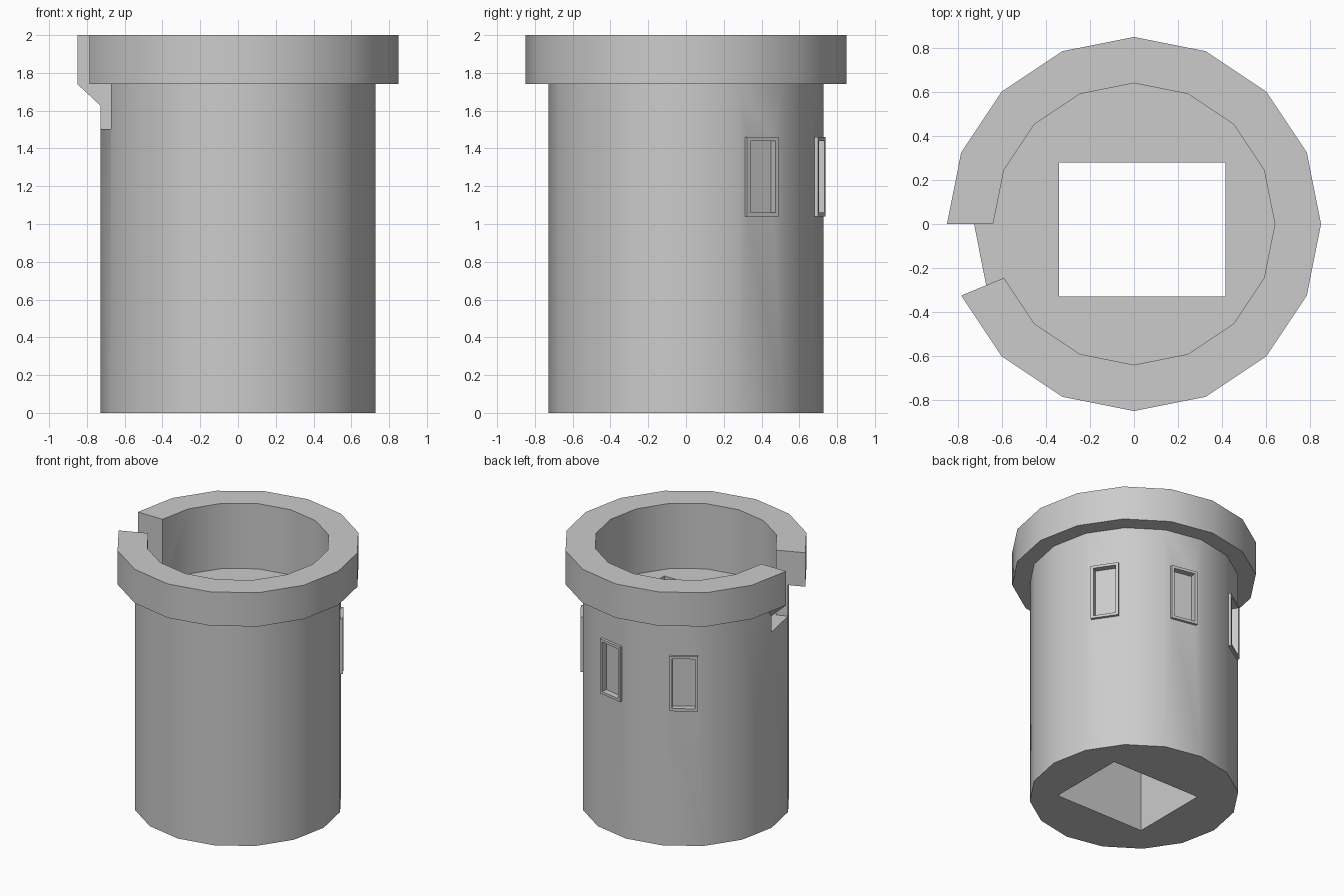
import bpy, bmesh
from math import radians, sin, cos
from mathutils import Matrix, Vector

if "Cube" in bpy.data.objects:
    bpy.data.objects.remove(bpy.data.objects["Cube"])

SIDES = 16
WINDOW_ANGLES = (33.75, 78.75, 123.75)
APOTHEM = 0.727 * cos(radians(11.25))


def make_object(name, bm):
    bmesh.ops.recalc_face_normals(bm, faces=bm.faces)
    mesh = bpy.data.meshes.new(name)
    bm.to_mesh(mesh)
    bm.free()
    obj = bpy.data.objects.new(name, mesh)
    bpy.context.collection.objects.link(obj)
    return obj


def lathe(name, profile):
    bm = bmesh.new()
    verts = [bm.verts.new((r, 0, z)) for r, z in profile]
    edges = [bm.edges.new(pair) for pair in zip(verts, verts[1:])]
    bmesh.ops.spin(bm, geom=verts + edges, cent=(0, 0, 0), axis=(0, 0, 1),
                   angle=radians(360), steps=SIDES)
    bmesh.ops.remove_doubles(bm, verts=bm.verts, dist=0.001)
    return make_object(name, bm)


def prism(name, points, direction):
    bm = bmesh.new()
    face = bm.faces.new([bm.verts.new(p) for p in points])
    new = bmesh.ops.extrude_face_region(bm, geom=[face], use_keep_orig=True)
    moved = [v for v in new["geom"] if isinstance(v, bmesh.types.BMVert)]
    bmesh.ops.translate(bm, verts=moved, vec=Vector(direction))
    return make_object(name, bm)


def box(name, lo, hi, matrix=Matrix()):
    bm = bmesh.new()
    size = Vector(hi) - Vector(lo)
    mid = (Vector(hi) + Vector(lo)) / 2
    bmesh.ops.create_cube(bm, size=1, matrix=matrix @ Matrix.Translation(mid)
                          @ Matrix.Diagonal((*size, 1)))
    return make_object(name, bm)


def cut(obj, cutter):
    mod = obj.modifiers.new("cut", 'BOOLEAN')
    mod.operation, mod.solver, mod.object = 'DIFFERENCE', 'EXACT', cutter
    bpy.context.view_layer.objects.active = obj
    bpy.ops.object.modifier_apply(modifier=mod.name)
    bpy.data.objects.remove(cutter)


# Tower body with projecting parapet and sunken top floor
tower = lathe("tower", [(0, 0), (0.727, 0), (0.727, 1.74), (0.85, 1.74),
                        (0.85, 2), (0.64, 2), (0.64, 1.5), (0, 1.5)])

# Rectangular shaft through the whole height
cut(tower, box("shaft_cutter", (-0.34, -0.33, -0.2), (0.415, 0.28, 2.2)))

# Missing parapet segment on the left
a = radians(202.5)
cut(tower, prism("gap_cutter", [(-0.6, 0, 1.502), (-1, 0, 1.502),
                                (cos(a), sin(a), 1.502),
                                (0.6 * cos(a), 0.6 * sin(a), 1.502)], (0, 0, 1)))

# Window recesses and raised frames
for i, angle in enumerate(WINDOW_ANGLES):
    m = Matrix.Rotation(radians(angle), 4, 'Z')
    front, back = APOTHEM + 0.02, APOTHEM - 0.025
    cut(tower, box("recess_cutter", (back, -0.08, 1.06), (0.9, 0.08, 1.44), m))
    frame = box(f"window_frame_{i + 1}", (APOTHEM - 0.01, -0.1, 1.04),
                (front, 0.1, 1.46), m)
    cut(frame, box("opening_cutter", (0.5, -0.08, 1.06), (0.9, 0.08, 1.44), m))

# Smooth curved walls, crisp edges
bpy.ops.object.select_all(action='DESELECT')
tower.select_set(True)
bpy.context.view_layer.objects.active = tower
bpy.ops.object.shade_smooth_by_angle(angle=radians(30))

# Broken sliver under the parapet end beside the gap
bm = bmesh.new()
p = [bm.verts.new(c) for c in ((-0.85, 0, 1.74), (-0.7, 0, 1.74),
                               (-0.7, 0, 1.6), (-0.7, 0.1, 1.74))]
for tri in ((0, 1, 2), (0, 1, 3), (1, 2, 3), (0, 2, 3)):
    bm.faces.new([p[k] for k in tri])
make_object("parapet_bracket", bm)
